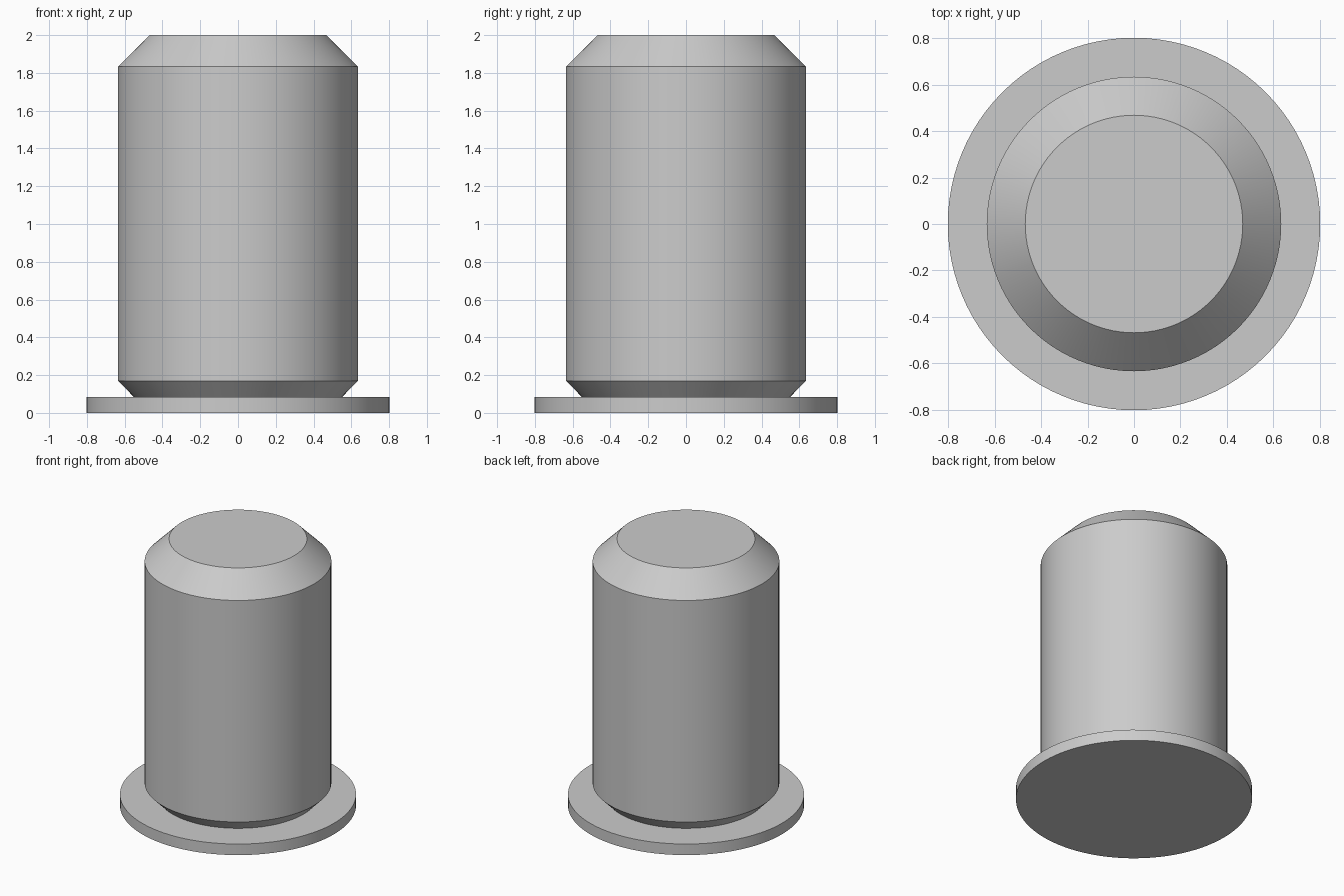
import bpy
import bmesh
from math import radians, sin, cos, tau

if "Cube" in bpy.data.objects:
    bpy.data.objects.remove(bpy.data.objects["Cube"])

SEGMENTS = 96


def lathe(name, profile):
    """Revolve (radius, height) points around z and cap both ends."""
    bm = bmesh.new()
    rings = [[bm.verts.new((r * cos(tau * i / SEGMENTS), r * sin(tau * i / SEGMENTS), z))
              for i in range(SEGMENTS)] for r, z in profile]
    for low, high in zip(rings, rings[1:]):
        for i in range(SEGMENTS):
            j = (i + 1) % SEGMENTS
            bm.faces.new((low[i], low[j], high[j], high[i]))
    bm.faces.new(rings[0][::-1])
    bm.faces.new(rings[-1])
    mesh = bpy.data.meshes.new(name)
    bm.to_mesh(mesh)
    bm.free()
    obj = bpy.data.objects.new(name, mesh)
    bpy.context.collection.objects.link(obj)
    bpy.ops.object.select_all(action='DESELECT')
    obj.select_set(True)
    bpy.context.view_layer.objects.active = obj
    bpy.ops.object.shade_smooth_by_angle(angle=radians(30))
    return obj


# Thin base disc
lathe("base_flange", [(0.803, 0), (0.803, 0.083)])

# Chamfered cylinder, its lower bevel sunk into the disc
lathe("pin_body", [(0.508, 0.04), (0.635, 0.17), (0.635, 1.833), (0.469, 2.0)])
